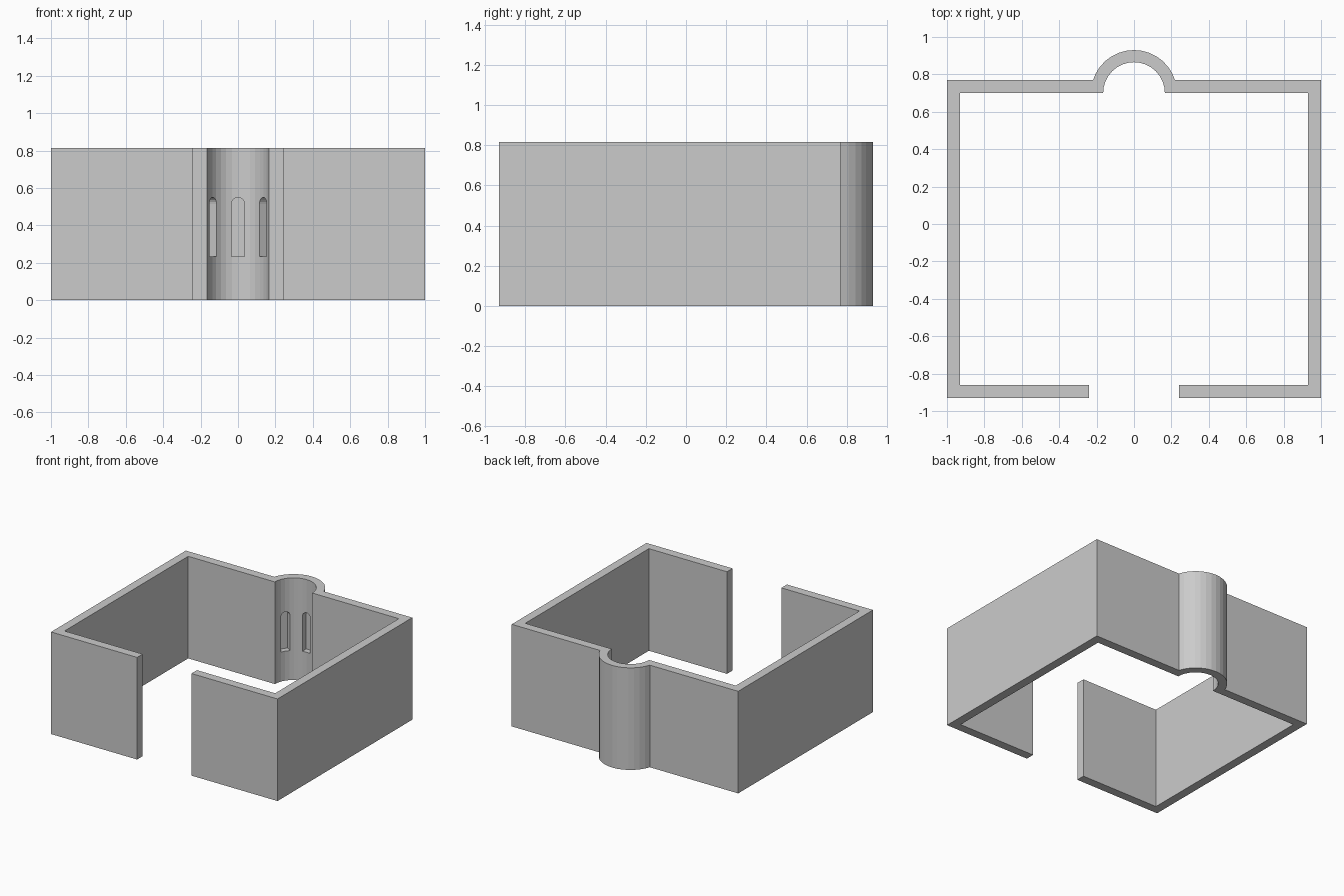
import bpy, bmesh
from math import sin, cos, pi, asin, radians

if "Cube" in bpy.data.objects:
    bpy.data.objects.remove(bpy.data.objects["Cube"])

H = 0.815                       # wall height
T = 0.07                        # wall thickness
Y_BACK = 0.70                   # inner face of back wall, apse centre
R_IN, R_OUT = 0.165, 0.23       # apse radii


def arc(radius, a0, a1, n, cx=0.0, cy=0.0):
    return [(cx + radius * cos(a0 + (a1 - a0) * i / n),
             cy + radius * sin(a0 + (a1 - a0) * i / n)) for i in range(n + 1)]


def prism(name, ring_a, ring_b):
    """Solid between two matching outlines."""
    bm = bmesh.new()
    a = [bm.verts.new(p) for p in ring_a]
    b = [bm.verts.new(p) for p in ring_b]
    n = len(a)
    bm.faces.new(a[::-1])
    bm.faces.new(b)
    for i in range(n):
        j = (i + 1) % n
        bm.faces.new((a[i], a[j], b[j], b[i]))
    bmesh.ops.recalc_face_normals(bm, faces=bm.faces)
    mesh = bpy.data.meshes.new(name)
    bm.to_mesh(mesh)
    bm.free()
    obj = bpy.data.objects.new(name, mesh)
    bpy.context.collection.objects.link(obj)
    return obj


# Wall plan: square room, front doorway gap, rounded apse at the back
lift = asin(T / R_OUT)
outer = ([(0.24, -0.93), (1.0, -0.93), (1.0, Y_BACK + T)]
         + arc(R_OUT, lift, pi - lift, 14, cy=Y_BACK)
         + [(-1.0, Y_BACK + T), (-1.0, -0.93), (-0.24, -0.93)])
inner = ([(-0.24, -0.86), (-0.93, -0.86), (-0.93, Y_BACK)]
         + arc(R_IN, pi, 0, 16, cy=Y_BACK)
         + [(0.93, Y_BACK), (0.93, -0.86), (0.24, -0.86)])
plan = outer + inner
walls = prism("room_walls", [(x, y, 0) for x, y in plan],
              [(x, y, H) for x, y in plan])

# Three arched niches sunk into the inside of the apse
W, SILL, SPRING = 0.035, 0.235, 0.515
arch = [(-W, SILL), (W, SILL)] + arc(W, 0, pi, 10, cy=SPRING)


def arch_ring(angle, r):
    c, s = cos(angle), sin(angle)
    return [(r * c - u * s, Y_BACK + r * s + u * c, z) for u, z in arch]


bpy.context.view_layer.objects.active = walls
for deg in (34, 90, 146):
    a = radians(deg)
    cutter = prism("niche_cutter", arch_ring(a, 0.10), arch_ring(a, 0.21))
    cutter.hide_render = True
    mod = walls.modifiers.new("niche", 'BOOLEAN')
    mod.operation = 'DIFFERENCE'
    mod.solver = 'EXACT'
    mod.object = cutter
    bpy.ops.object.modifier_apply(modifier=mod.name)
    bpy.data.objects.remove(cutter)
